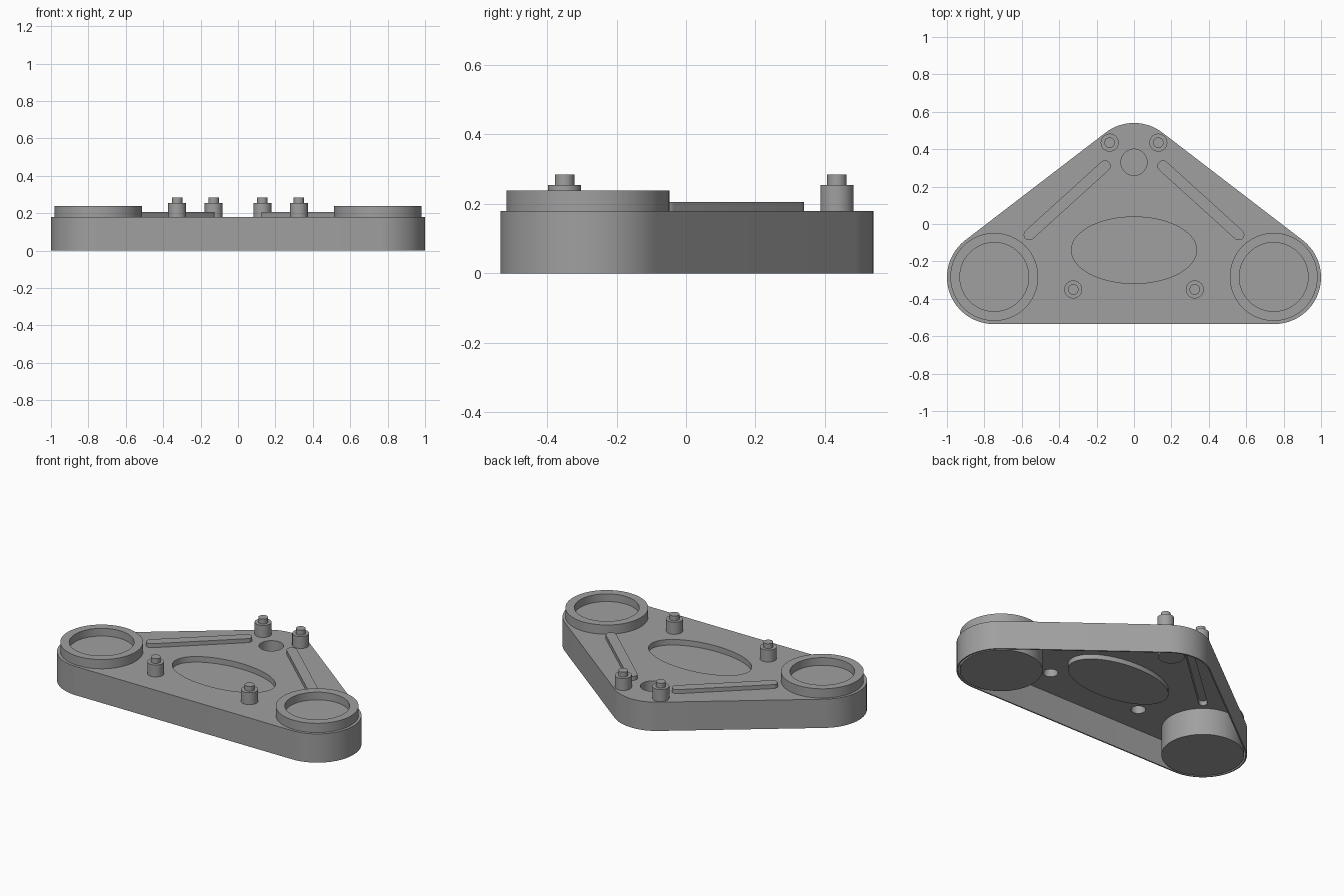
import bpy, bmesh, math

if "Cube" in bpy.data.objects:
    bpy.data.objects.remove(bpy.data.objects["Cube"])

grey = bpy.data.materials.new("plain grey")
grey.use_nodes = True
grey.diffuse_color = (0.35, 0.35, 0.35, 1)
grey.node_tree.nodes["Principled BSDF"].inputs["Base Color"].default_value = grey.diffuse_color

DECK = 0.18     # height of the top sheet
T = 0.01        # sheet thickness


def rounded(centres, r, steps=24):
    """Outline of equal circles joined by straight tangents, counter-clockwise."""
    pts, n = [], len(centres)
    for i, (cx, cy) in enumerate(centres):
        if n == 1:
            a0, sweep, count = 0, math.tau, 64
        else:
            px, py = centres[i - 1]
            qx, qy = centres[(i + 1) % n]
            a0 = math.atan2(cy - py, cx - px) - math.pi / 2
            sweep = (math.atan2(qy - cy, qx - cx) - math.pi / 2 - a0) % math.tau
            count = steps
        last = count if n == 1 else count + 1
        for k in range(last):
            a = a0 + sweep * k / count
            pts.append((cx + r * math.cos(a), cy + r * math.sin(a)))
    return pts


def circle(c, r):
    return rounded([c], r)


def ellipse(c, rx, ry):
    return [(c[0] + rx * x, c[1] + ry * y) for x, y in circle((0, 0), 1)]


def add_prism(bm, loops, z0, z1):
    """Add a solid slab whose first loop is the rim and the others are holes."""
    cu = bpy.data.curves.new("outline", 'CURVE')
    cu.dimensions, cu.fill_mode = '2D', 'BOTH'
    cu.extrude = (z1 - z0) / 2
    for loop in loops:
        sp = cu.splines.new('POLY')
        sp.points.add(len(loop) - 1)
        for p, (x, y) in zip(sp.points, loop):
            p.co = (x, y, 0, 1)
        sp.use_cyclic_u = True
    helper = bpy.data.objects.new("outline", cu)
    me = bpy.data.meshes.new_from_object(helper)
    slab = bmesh.new()
    slab.from_mesh(me)
    bmesh.ops.remove_doubles(slab, verts=slab.verts, dist=0.0002)
    bmesh.ops.translate(slab, verts=slab.verts, vec=(0, 0, (z0 + z1) / 2))
    bmesh.ops.recalc_face_normals(slab, faces=slab.faces)
    slab.to_mesh(me)
    slab.free()
    bm.from_mesh(me)
    bpy.data.objects.remove(helper)
    bpy.data.curves.remove(cu)
    bpy.data.meshes.remove(me)


def part(name, *slabs):
    bm = bmesh.new()
    for loops, z0, z1 in slabs:
        add_prism(bm, loops, z0, z1)
    me = bpy.data.meshes.new(name)
    bm.to_mesh(me)
    bm.free()
    me.materials.clear()
    me.materials.append(grey)
    for f in me.polygons:
        f.material_index = 0
    ob = bpy.data.objects.new(name, me)
    bpy.context.collection.objects.link(ob)
    bpy.ops.object.select_all(action='DESELECT')
    ob.select_set(True)
    bpy.context.view_layer.objects.active = ob
    bpy.ops.object.shade_smooth_by_angle(angle=math.radians(30))
    return ob


corners = [(-0.75, -0.285), (0.75, -0.285), (0, 0.29)]
outline = rounded(corners, 0.25)
sides = (("right", -1), ("left", 1))
deck_holes = []

# Sunken pockets hanging below the deck
oval, oval_out = ellipse((0, -0.14), 0.335, 0.178), ellipse((0, -0.14), 0.34, 0.183)
part("oval_pocket", ([oval_out, oval], 0.145, DECK - T), ([oval_out], 0.14, 0.145))
well, well_out = circle((0, 0.33), 0.07), circle((0, 0.33), 0.075)
part("round_pocket", ([well_out, well], 0.1, DECK - T), ([well_out], 0.095, 0.1))
deck_holes += [oval, well]

for side, s in sides:
    # Raised hollow ribs along the sloping edges
    ends = [(s * 0.155, 0.31), (s * 0.56, -0.057)]
    rib, rib_in = rounded(ends, 0.03, 12), rounded(ends, 0.024, 12)
    part(side + "_rib", ([rib, rib_in], DECK - T, 0.199), ([rib], 0.199, 0.205))
    deck_holes.append(rib_in)

    # Hollow posts with a locating pin
    for place, c in (("front", (s * 0.325, -0.35)), ("back", (s * 0.13, 0.435))):
        post, post_in = circle(c, 0.048), circle(c, 0.042)
        part(f"{side}_{place}_post", ([post, post_in], DECK - T, 0.247),
             ([post], 0.247, 0.255), ([circle(c, 0.028)], 0.255, 0.285))
        deck_holes.append(post_in)

    # Drums with a shallow dish in the top
    c = (s * 0.747, -0.283)
    drum, dish = circle(c, 0.235), circle(c, 0.184)
    part(side + "_drum", ([drum], 0, 0.19), ([drum, dish], 0.19, 0.238))

# Thin deck and the skirt around it
part("deck", ([outline] + deck_holes, DECK - T, DECK))
part("skirt", ([outline, rounded(corners, 0.242)], 0, DECK - T))
